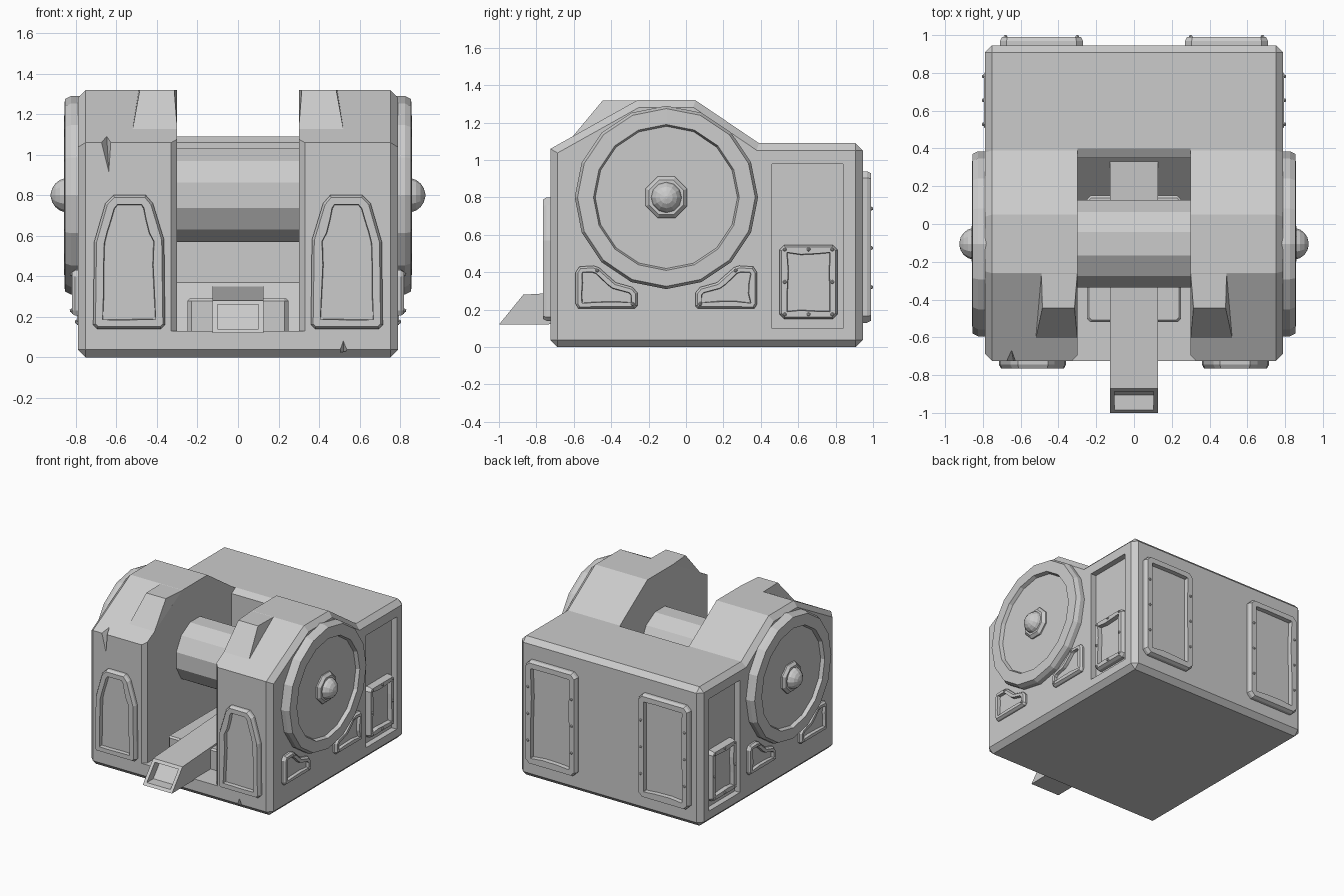
import bpy, bmesh, math, random
from mathutils import Vector

random.seed(4)
if "Cube" in bpy.data.objects:
    bpy.data.objects.remove(bpy.data.objects["Cube"])


# Planes: turn (u, v, outward distance) into a position
def side(u, v, w):
    return Vector((w, u, v))


def front(u, v, w):
    return Vector((u, -w, v))


def back(u, v, w):
    return Vector((u, w, v))


def plan(u, v, w):
    return Vector((u, v, w))


def finish(name, bm, mirror=False):
    bmesh.ops.recalc_face_normals(bm, faces=bm.faces[:])
    mesh = bpy.data.meshes.new(name)
    bm.to_mesh(mesh)
    bm.free()
    ob = bpy.data.objects.new(name, mesh)
    bpy.context.collection.objects.link(ob)
    if mirror:
        ob.modifiers.new("Mirror", "MIRROR")
    return ob


def prism_mesh(pts, plane, w0, w1):
    bm = bmesh.new()
    base = bm.faces.new([bm.verts.new(plane(u, v, w0)) for u, v in pts])
    top = bmesh.ops.extrude_face_region(bm, geom=[base])["geom"]
    move = plane(0, 0, w1) - plane(0, 0, w0)
    bmesh.ops.translate(bm, vec=move, verts=[g for g in top if isinstance(g, bmesh.types.BMVert)])
    bmesh.ops.recalc_face_normals(bm, faces=bm.faces[:])
    return bm


def chamfer(bm, width, min_angle=70):
    edges = [e for e in bm.edges if e.calc_face_angle(0) > math.radians(min_angle)]
    bmesh.ops.bevel(bm, geom=edges, offset=width, segments=1, affect="EDGES", clamp_overlap=True)


def rect(u0, u1, v0, v1, c=0.0):
    if not c:
        return [(u0, v0), (u1, v0), (u1, v1), (u0, v1)]
    return [(u0 + c, v0), (u1 - c, v0), (u1, v0 + c), (u1, v1 - c),
            (u1 - c, v1), (u0 + c, v1), (u0, v1 - c), (u0, v0 + c)]


def hull(name, pts, mirror=False):
    bm = bmesh.new()
    verts = [bm.verts.new(p) for p in pts]
    bmesh.ops.convex_hull(bm, input=verts)
    return finish(name, bm, mirror)


def carve(ob, cutter):
    mod = ob.modifiers.new("Carve", "BOOLEAN")
    mod.operation, mod.solver, mod.object = "DIFFERENCE", "EXACT", cutter
    bpy.context.view_layer.objects.active = ob
    bpy.ops.object.modifier_apply(modifier=mod.name)
    bpy.data.objects.remove(cutter)


def lathe(name, profile, sides, turn=0.0, mirror=True):
    # Rings of (radius, x) around the axle
    bm = bmesh.new()
    rings = []
    for r, x in profile:
        angles = [math.tau * (i + turn) / sides for i in range(sides)]
        rings.append([bm.verts.new((x, AXLE_Y + r * math.cos(a), AXLE_Z + r * math.sin(a)))
                      for a in angles])
    for a, b in zip(rings, rings[1:]):
        for i in range(sides):
            j = (i + 1) % sides
            bm.faces.new((a[i], a[j], b[j], b[i]))
    bm.faces.new(rings[0])
    bm.faces.new(rings[-1])
    return finish(name, bm, mirror)


def hatch(name, pts, plane, w0, height, border):
    # Raised frame with a worn inner edge and a sunken plate
    bm = prism_mesh(pts, plane, w0, w0 + height * 0.6)
    out = plane(0, 0, 1)
    face = max(bm.faces, key=lambda f: f.calc_center_median().dot(out))
    bmesh.ops.inset_individual(bm, faces=[face], thickness=0.012, depth=height * 0.4)
    bmesh.ops.inset_individual(bm, faces=[face], thickness=border, depth=0)
    for e in list(face.edges):
        if e.calc_length() > 0.12:
            for fac in (0.3, 0.55):
                v = bmesh.utils.edge_split(e, e.verts[0], fac)[1]
                v.co += (face.calc_center_median() - v.co).normalized() * random.uniform(-0.004, 0.01)
    bmesh.ops.inset_individual(bm, faces=[face], thickness=0.003, depth=-height * 0.6)
    return finish(name, bm, True)


def bolts(name, spots, plane, w):
    bm = bmesh.new()
    for u, v in spots:
        ball = bmesh.ops.create_icosphere(bm, subdivisions=1, radius=0.011)
        bmesh.ops.translate(bm, vec=plane(u, v, w), verts=ball["verts"])
    return finish(name, bm, True)


AXLE_Y, AXLE_Z = -0.105, 0.8
FRONT, REAR, HALF = -0.725, 0.945, 0.79

# Housing with chamfered outline
outline = [(FRONT, 0), (REAR, 0), (REAR, 1.09), (0.39, 1.09), (0.05, 1.32), (-0.26, 1.32), (FRONT, 1.06)]
bm = prism_mesh(outline, side, -HALF, HALF)
chamfer(bm, 0.038)
housing = finish("housing", bm)

# Central slot with rear ramp, flared at the front
slot = [(-0.9, 0.13), (0.11, 0.13), (0.35, 0.37), (0.35, 1.06), (0.4, 1.091), (0.4, 1.6), (-0.9, 1.6)]
carve(housing, finish("slot_cutter", prism_mesh(slot, side, -0.3, 0.3)))
flare = [(-0.36, -0.755), (0.36, -0.755), (0.295, -0.69), (-0.295, -0.69)]
carve(housing, finish("flare_cutter", prism_mesh(flare, plan, 0.13, 1.6)))

# Sunken bays on both sides
for s in (-1, 1):
    carve(housing, finish("bay_cutter", prism_mesh(rect(0.46, 0.84, 0.1, 0.98), side, s * 0.745, s * 0.9)))

# Battle dents on the front
carve(housing, hull("dent_cutter", [(-0.7, -0.76, 1.08), (-0.61, -0.76, 1.12), (-0.635, -0.74, 0.87),
                                    (-0.65, -0.66, 1.12)]))
carve(housing, hull("dent_cutter", [(0.49, -0.75, 0.03), (0.55, -0.75, 0.04), (0.52, -0.74, 0.1),
                                    (0.52, -0.68, 0.02)]))

# Raised brows above the front slopes
hull("brow", [(0.3, -0.26, 1.319), (0.49, -0.26, 1.319), (0.315, -0.445, 1.319), (0.485, -0.445, 1.319),
              (0.3, -0.605, 1.127), (0.52, -0.605, 1.127), (0.3, -0.2, 1.1), (0.52, -0.2, 1.1)], True)

# Drum and side wheels
lathe("drum", [(0.24, -0.32), (0.24, 0.32)], 12, 0.5, mirror=False)
lathe("wheel", [(0.49, 0.77), (0.49, 0.825), (0.475, 0.855), (0.39, 0.858), (0.38, 0.83)], 16)
lathe("hub", [(0.12, 0.82), (0.12, 0.84), (0.1, 0.86)], 8, 0.5)
dome = [(0.085 * math.cos(a), 0.84 + 0.085 * math.sin(a))
        for a in [math.radians(d) for d in range(-10, 86, 19)]]
lathe("hub_dome", dome, 12)

# Bed and sloping tongue with hollow tip
bm = prism_mesh(rect(-0.25, 0.25, -0.52, 0.15, 0.02), plan, 0.1, 0.29)
chamfer(bm, 0.012)
finish("tongue_bed", bm)
bm = prism_mesh([(-1, 0.12), (0.33, 0.13), (0.33, 0.35), (-0.87, 0.28)], side, -0.127, 0.127)
tip = min(bm.faces, key=lambda f: f.calc_center_median().y)
bmesh.ops.inset_individual(bm, faces=[tip], thickness=0.035, depth=0)
moved = bmesh.ops.extrude_discrete_faces(bm, faces=[tip])["faces"][0]
bmesh.ops.translate(bm, vec=(0, 0.08, 0), verts=moved.verts[:])
finish("tongue", bm)

# Front hatches
coffin = [(0.38, 0.14), (0.695, 0.14), (0.715, 0.16), (0.71, 0.57), (0.655, 0.76),
          (0.615, 0.8), (0.455, 0.8), (0.42, 0.76), (0.365, 0.58), (0.36, 0.16)]
hatch("front_hatch", coffin, front, 0.715, 0.05, 0.038)

# Rear hatches
hatch("rear_hatch", rect(0.27, 0.71, 0.13, 0.94, 0.035), back, 0.935, 0.055, 0.045)
bolts("rear_bolts", [(u, v) for u in (0.3, 0.68) for v in (0.32, 0.53, 0.74)], back, 0.991)

# Bay hatches
hatch("bay_hatch", rect(0.5, 0.81, 0.15, 0.545, 0.025), side, 0.74, 0.055, 0.03)
spots = [(u, v) for u in (0.528, 0.655, 0.782) for v in (0.175, 0.348, 0.522) if (u, v) != (0.655, 0.348)]
bolts("bay_bolts", spots, side, 0.796)

# Lower corner hatches, placed evenly about the axle
wing = [(-0.485, 0.23), (-0.47, 0.205), (-0.17, 0.205), (-0.155, 0.22), (-0.155, 0.29), (-0.18, 0.32),
        (-0.27, 0.345), (-0.36, 0.425), (-0.39, 0.435), (-0.465, 0.43), (-0.485, 0.4)]
for label, s in (("front", 1), ("rear", -1)):
    hatch(label + "_wing_hatch", [(AXLE_Y + s * u, v) for u, v in wing], side, 0.78, 0.04, 0.022)
    bolts(label + "_wing_bolts", [(AXLE_Y + s * u, v) for u, v in ((-0.37, 0.41), (-0.18, 0.23))], side, 0.821)
